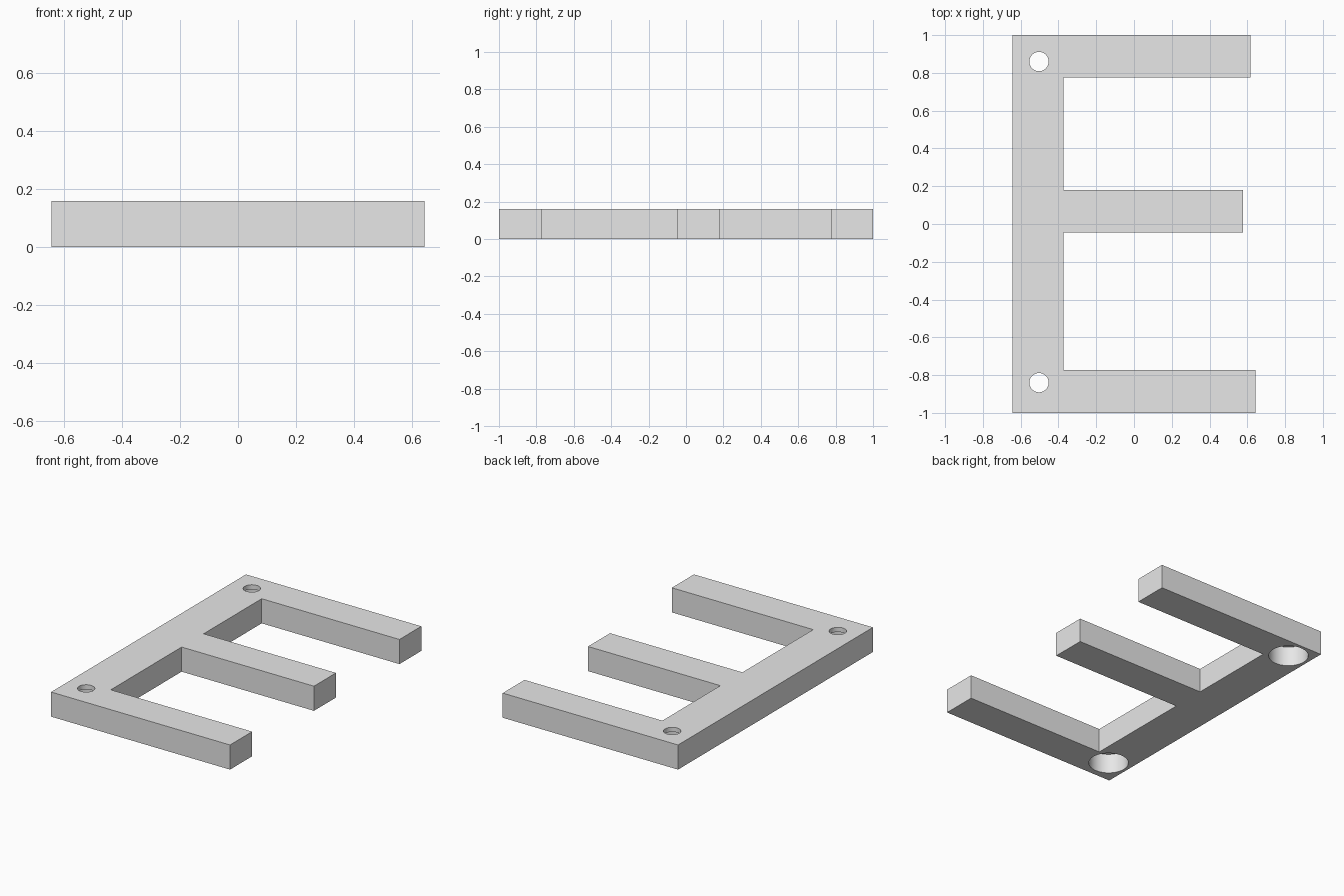
import bpy
import bmesh

HEIGHT = 0.16
LIP = 0.03                      # thin rim left above each counterbore
SPINE = (-0.643, -0.373)        # x range of the spine
ARMS = [(-1.0, -0.773, 0.643),  # y start, y end, x of the tip
        (-0.046, 0.18, 0.578),
        (0.776, 1.0, 0.617)]
HOLES = [(-0.503, -0.84), (-0.503, 0.86)]

cube = bpy.data.objects.get("Cube")
if cube:
    bpy.data.objects.remove(cube, do_unlink=True)

grey = bpy.data.materials.new("light_grey")
grey.use_nodes = True
colour = (0.8, 0.8, 0.8, 1)
grey.diffuse_color = colour
grey.node_tree.nodes["Principled BSDF"].inputs["Base Color"].default_value = colour


def make_plate(name):
    """Extrude the outline of the spine and its three arms."""
    outline = [(SPINE[0], ARMS[0][0])]
    for start, end, tip in ARMS:
        outline += [(SPINE[1], start), (tip, start), (tip, end), (SPINE[1], end)]
    outline.append((SPINE[0], ARMS[-1][1]))
    # the outer arms run flush with the spine ends
    del outline[-2], outline[1]

    bm = bmesh.new()
    face = bm.faces.new([bm.verts.new((x, y, 0)) for x, y in outline])
    top = bmesh.ops.extrude_face_region(bm, geom=[face])["geom"]
    bmesh.ops.translate(bm, vec=(0, 0, HEIGHT),
                        verts=[v for v in top if isinstance(v, bmesh.types.BMVert)])
    bmesh.ops.recalc_face_normals(bm, faces=bm.faces)
    mesh = bpy.data.meshes.new(name)
    bm.to_mesh(mesh)
    bm.free()
    mesh.materials.append(grey)
    obj = bpy.data.objects.new(name, mesh)
    bpy.context.collection.objects.link(obj)
    return obj


def cut_cylinder(target, x, y, radius, bottom, top):
    """Remove a vertical cylinder from the target."""
    bpy.ops.mesh.primitive_cylinder_add(vertices=64, radius=radius, depth=top - bottom,
                                        location=(x, y, (top + bottom) / 2))
    cutter = bpy.context.object
    cutter.name = "hole_cutter"
    cutter.hide_render = True
    cutter.data.materials.append(grey)
    mod = target.modifiers.new("hole", "BOOLEAN")
    mod.operation = "DIFFERENCE"
    mod.solver = "EXACT"
    mod.object = cutter
    bpy.context.view_layer.objects.active = target
    bpy.ops.object.modifier_apply(modifier=mod.name)
    bpy.data.objects.remove(cutter, do_unlink=True)


plate = make_plate("three_arm_plate")

# Screw holes: narrow through the top, wide counterbore from below
for x, y in HOLES:
    cut_cylinder(plate, x, y, 0.12, -0.1, HEIGHT - LIP)
    cut_cylinder(plate, x, y, 0.051, 0.05, HEIGHT + 0.1)

bpy.ops.object.select_all(action="DESELECT")
plate.select_set(True)
bpy.context.view_layer.objects.active = plate
bpy.ops.object.shade_smooth_by_angle()
